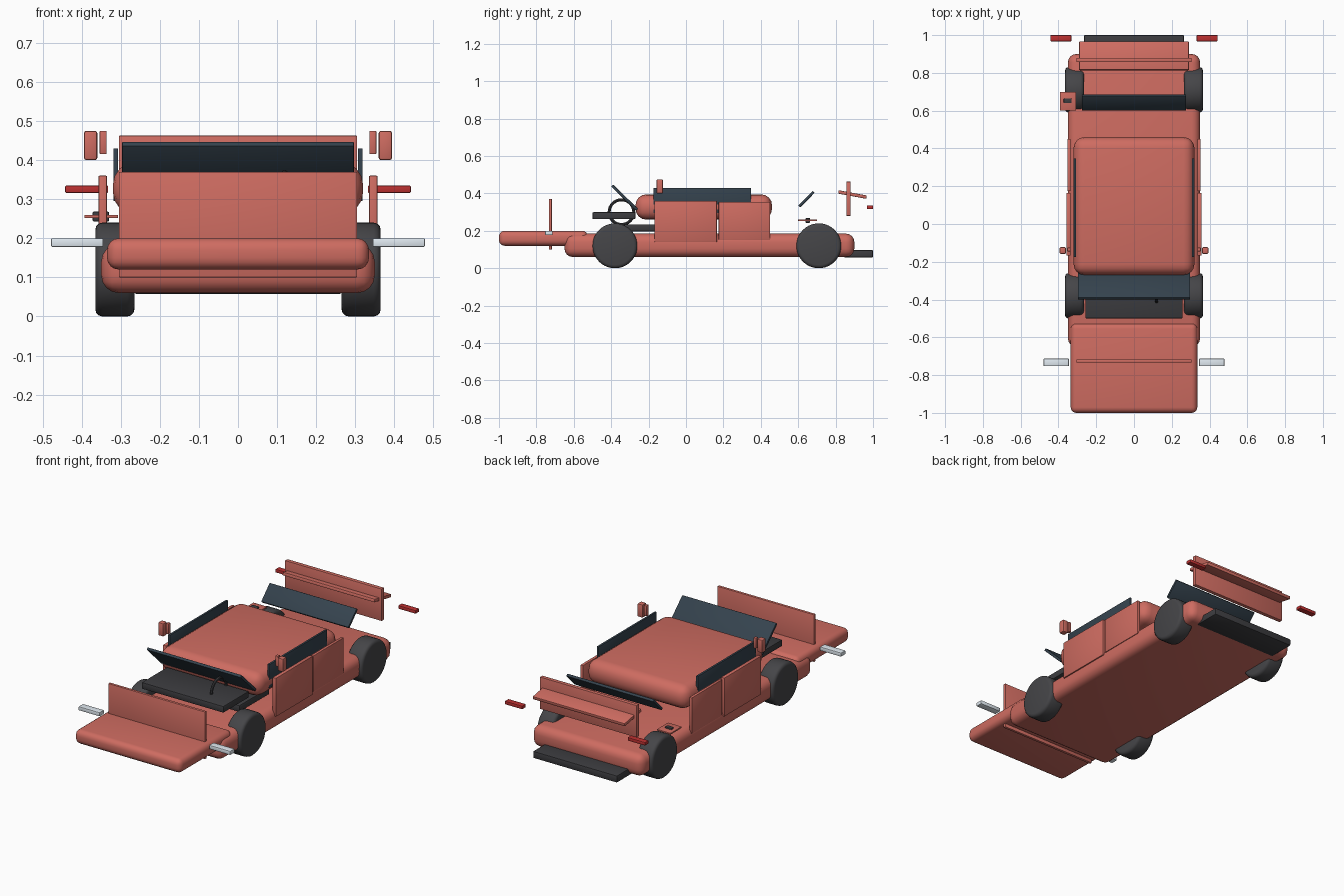
import bpy, math
from mathutils import Matrix

if "Cube" in bpy.data.objects:
    bpy.data.objects.remove(bpy.data.objects["Cube"])


def material(name, rgb):
    m = bpy.data.materials.new(name)
    m.diffuse_color = (*rgb, 1)
    m.use_nodes = True
    m.node_tree.nodes["Principled BSDF"].inputs["Base Color"].default_value = m.diffuse_color
    return m


PAINT = material("paint", (0.62, 0.15, 0.12))
GLASS = material("glass", (0.035, 0.055, 0.075))
DARK = material("dark_trim", (0.045, 0.045, 0.05))
RUBBER = material("rubber", (0.06, 0.06, 0.065))
RED = material("red_lens", (0.5, 0.03, 0.03))
CLEAR = material("clear_lens", (0.75, 0.82, 0.88))


def finish(ob, name, mat, bevel=0, segments=3):
    ob.name = name
    ob.data.materials.append(mat)
    if bevel:
        mod = ob.modifiers.new("bevel", "BEVEL")
        mod.width, mod.segments = bevel, segments
        mod.limit_method = "ANGLE"
        bpy.ops.object.modifier_apply(modifier=mod.name)
    bpy.ops.object.shade_smooth_by_angle(angle=math.radians(35))
    return ob


def box(name, x, y, z, mat, bevel=0.003, segments=2, tilt=0):
    """Box between min/max ranges, optionally tilted about x."""
    bpy.ops.mesh.primitive_cube_add(size=1)
    ob = bpy.context.object
    ob.data.transform(Matrix.Diagonal((x[1] - x[0], y[1] - y[0], z[1] - z[0], 1)))
    ob.location = [(a + b) / 2 for a, b in (x, y, z)]
    ob.rotation_euler.x = tilt
    return finish(ob, name, mat, bevel, segments)


def pane(name, half_x, low, high, thick, mat):
    """Flat slab running from low (y, z) to high (y, z)."""
    dy, dz = high[0] - low[0], high[1] - low[1]
    cy, cz = (low[0] + high[0]) / 2, (low[1] + high[1]) / 2
    length = math.hypot(dy, dz)
    return box(name, (-half_x, half_x), (cy - length / 2, cy + length / 2),
               (cz - thick / 2, cz + thick / 2), mat, tilt=math.atan2(dz, dy))


def pair(name, x, y, z, mat, bevel=0.003):
    for side, s in (("right", 1), ("left", -1)):
        box(f"{name}_{side}", sorted((s * x[0], s * x[1])), y, z, mat, bevel)


# Main shells
box("lower_body", (-0.35, 0.35), (-0.65, 0.90), (0.06, 0.185), PAINT, 0.045, 4)
box("hood", (-0.335, 0.335), (-1.0, -0.525), (0.12, 0.20), PAINT, 0.03, 4)
box("cabin_roof", (-0.32, 0.32), (-0.27, 0.46), (0.26, 0.395), PAINT, 0.058, 4)

# Front and rear panels, boot lid, bumper
box("front_panel", (-0.305, 0.305), (-0.733, -0.717), (0.10, 0.37), PAINT)
box("rear_panel", (-0.305, 0.305), (0.857, 0.88), (0.28, 0.463), PAINT)
pane("boot_lid", 0.29, (0.815, 0.408), (0.965, 0.38), 0.018, PAINT)
box("rear_bumper", (-0.265, 0.265), (0.845, 1.0), (0.057, 0.097), DARK, 0.006)

# Doors, side windows, mirrors, lamps
pair("front_door", (0.335, 0.357), (-0.168, 0.165), (0.14, 0.36), PAINT)
pair("rear_door", (0.335, 0.352), (0.175, 0.45), (0.15, 0.355), PAINT)
pair("side_window", (0.307, 0.319), (-0.175, 0.347), (0.295, 0.43), GLASS, 0.001)
pair("mirror_mount", (0.336, 0.354), (-0.145, -0.125), (0.415, 0.475), PAINT)
pair("mirror_shell", (0.36, 0.394), (-0.158, -0.123), (0.40, 0.475), PAINT, 0.006)
pair("headlight", (0.345, 0.478), (-0.753, -0.713), (0.178, 0.20), CLEAR)
pair("tail_light", (0.332, 0.442), (0.967, 1.0), (0.316, 0.335), RED)

# Windscreen and rear window
pane("windscreen", 0.297, (-0.262, 0.313), (-0.395, 0.442), 0.015, GLASS)
pane("rear_window", 0.275, (0.605, 0.33), (0.682, 0.408), 0.015, GLASS)

# Dashboard, seat and steering wheel
box("dashboard", (-0.258, 0.258), (-0.50, -0.27), (0.262, 0.30), DARK, 0.006)
box("seat", (-0.24, 0.24), (-0.33, -0.06), (0.197, 0.235), DARK, 0.006)
bpy.ops.mesh.primitive_torus_add(major_radius=0.066, minor_radius=0.008,
                                 major_segments=32, minor_segments=8,
                                 location=(0.12, -0.345, 0.30),
                                 rotation=(0, math.pi / 2, 0))
finish(bpy.context.object, "steering_wheel", DARK)
box("steering_column", (0.112, 0.128), (-0.41, -0.28), (0.275, 0.291), DARK)

# Fuel flap with its catch
box("fuel_flap", (-0.393, -0.307), (0.60, 0.70), (0.252, 0.26), PAINT, 0.001)
box("fuel_catch", (-0.372, -0.33), (0.64, 0.664), (0.243, 0.268), DARK)

# Wheels
for end, y in (("front", -0.38), ("rear", 0.71)):
    for side, s in (("right", 1), ("left", -1)):
        bpy.ops.mesh.primitive_cylinder_add(vertices=40, radius=0.12, depth=0.1)
        ob = bpy.context.object
        ob.data.transform(Matrix.Rotation(math.pi / 2, 4, "Y"))
        ob.location = (s * 0.315, y, 0.12)
        finish(ob, f"{end}_wheel_{side}", RUBBER, 0.018, 3)
